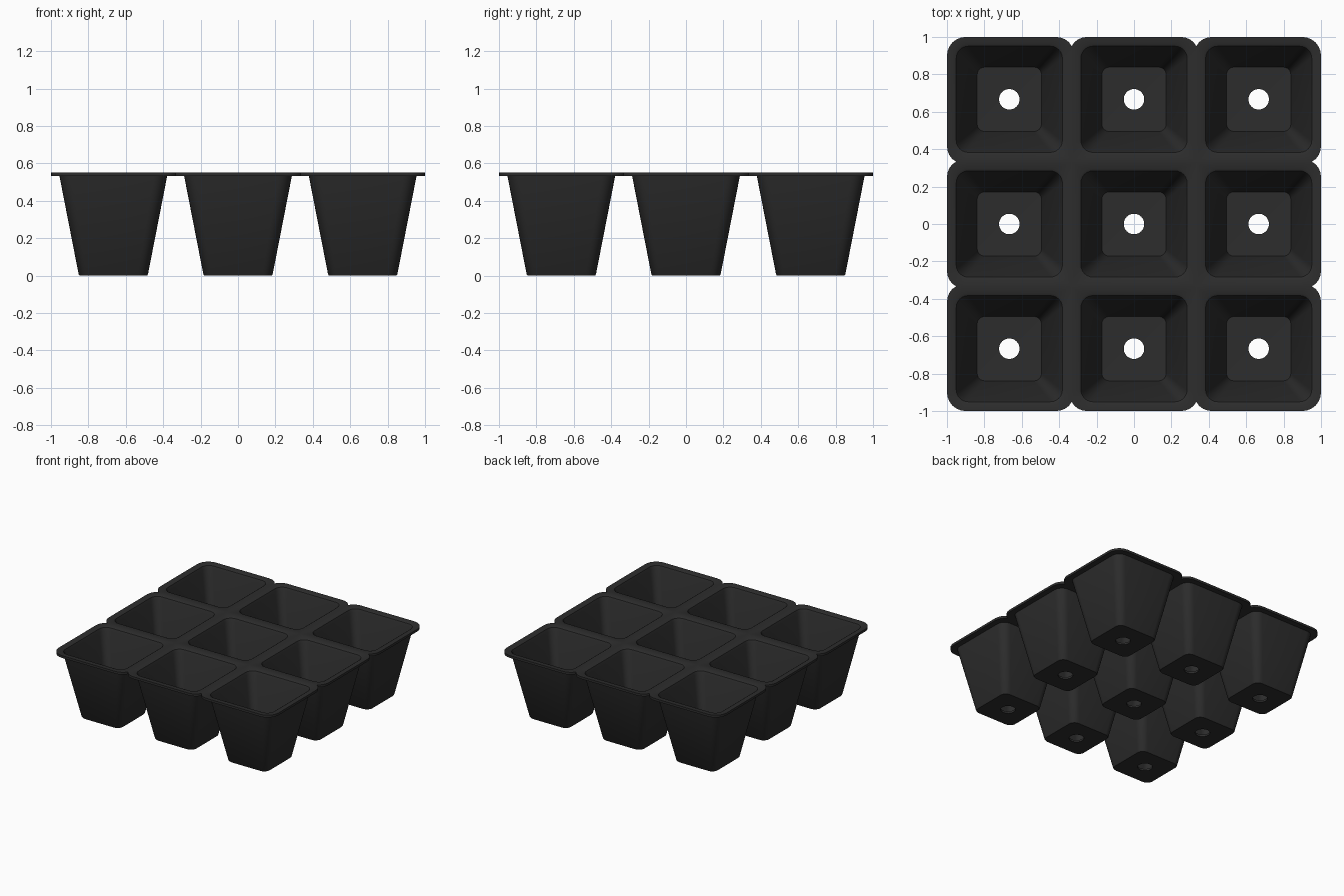
import bpy, bmesh, math

cube = bpy.data.objects.get("Cube")
if cube:
    bpy.data.objects.remove(cube)

PITCH = 2 / 3
HALF = PITCH / 2
RIM_TOP, RIM_BASE = 0.552, 0.533
STEPS = 7            # points per rounded corner
CORNERS = [(1, 1), (-1, 1), (-1, -1), (1, -1)]

plastic = bpy.data.materials.new("black plastic")
plastic.use_nodes = True
colour = (0.026, 0.026, 0.026, 1)
plastic.diffuse_color = colour
bsdf = plastic.node_tree.nodes["Principled BSDF"]
bsdf.inputs["Base Color"].default_value = colour
bsdf.inputs["Roughness"].default_value = 0.6


def arc_angles(corner):
    return [math.pi / 2 * (corner + s / (STEPS - 1)) for s in range(STEPS)]


def rounded_square(half, radius):
    c = half - radius
    return [(sx * c + radius * math.cos(a), sy * c + radius * math.sin(a))
            for i, (sx, sy) in enumerate(CORNERS) for a in arc_angles(i)]


def circle(radius):
    n = 4 * STEPS
    return [(radius * math.cos(2 * math.pi * (k + 0.5) / n),
             radius * math.sin(2 * math.pi * (k + 0.5) / n)) for k in range(n)]


def rim_outline(col, row):
    """Rim of one cell: round at the tray's edge, square where four cells meet."""
    def clamp(v):
        return max(-HALF, min(HALF, v))
    points = []
    for i, (sx, sy) in enumerate(CORNERS):
        x_edge, y_edge = sx == col, sy == row
        radius = 0.1 if x_edge or y_edge else 0.2
        cx = HALF - 0.1 if x_edge else HALF - 0.084
        cy = HALF - 0.1 if y_edge else HALF - 0.084
        for a in arc_angles(i):
            points.append((clamp(sx * cx + radius * math.cos(a)),
                           clamp(sy * cy + radius * math.sin(a))))
    return points


def is_seam(face, col, row):
    """True for a wall lying between two neighbouring cells."""
    for axis, place in ((0, col), (1, row)):
        for side in (-1, 1):
            if side != place and all(
                    abs(v.co[axis] - (place * PITCH + side * HALF)) < 1e-4
                    for v in face.verts):
                return True
    return False


def add_cell(bm, col, row):
    rim = rim_outline(col, row)
    # Closed section: rim, lip, inside wall, floor, drain hole, outside wall
    section = [
        (rim, RIM_BASE), (rim, RIM_TOP),
        (rounded_square(0.296, 0.075), RIM_TOP),
        (rounded_square(0.284, 0.065), 0.546),
        (rounded_square(0.275, 0.06), 0.525),
        (rounded_square(0.172, 0.04), 0.018),
        (circle(0.055), 0.016), (circle(0.055), 0),
        (rounded_square(0.18, 0.05), 0),
        (rounded_square(0.185, 0.055), 0.006),
        (rounded_square(0.288, 0.07), RIM_BASE),
    ]
    loops = [[bm.verts.new((x + col * PITCH, y + row * PITCH, z)) for x, y in pts]
             for pts, z in section]
    faces = []
    for lower, upper in zip(loops, loops[1:] + loops[:1]):
        for k in range(len(lower)):
            j = (k + 1) % len(lower)
            faces.append(bm.faces.new((lower[k], lower[j], upper[j], upper[k])))
    seams = [f for f in faces if is_seam(f, col, row)]
    bmesh.ops.delete(bm, geom=seams, context='FACES_ONLY')


# Tray of nine cells
bm = bmesh.new()
for col in (-1, 0, 1):
    for row in (-1, 0, 1):
        add_cell(bm, col, row)
bmesh.ops.remove_doubles(bm, verts=bm.verts, dist=0.0005)
bmesh.ops.dissolve_degenerate(bm, edges=bm.edges, dist=0.0001)
mesh = bpy.data.meshes.new("seedling_tray")
bm.to_mesh(mesh)
bm.free()
mesh.materials.append(plastic)

tray = bpy.data.objects.new("seedling_tray", mesh)
bpy.context.collection.objects.link(tray)
bpy.ops.object.select_all(action='DESELECT')
tray.select_set(True)
bpy.context.view_layer.objects.active = tray
bpy.ops.object.shade_smooth_by_angle(angle=math.radians(35))
